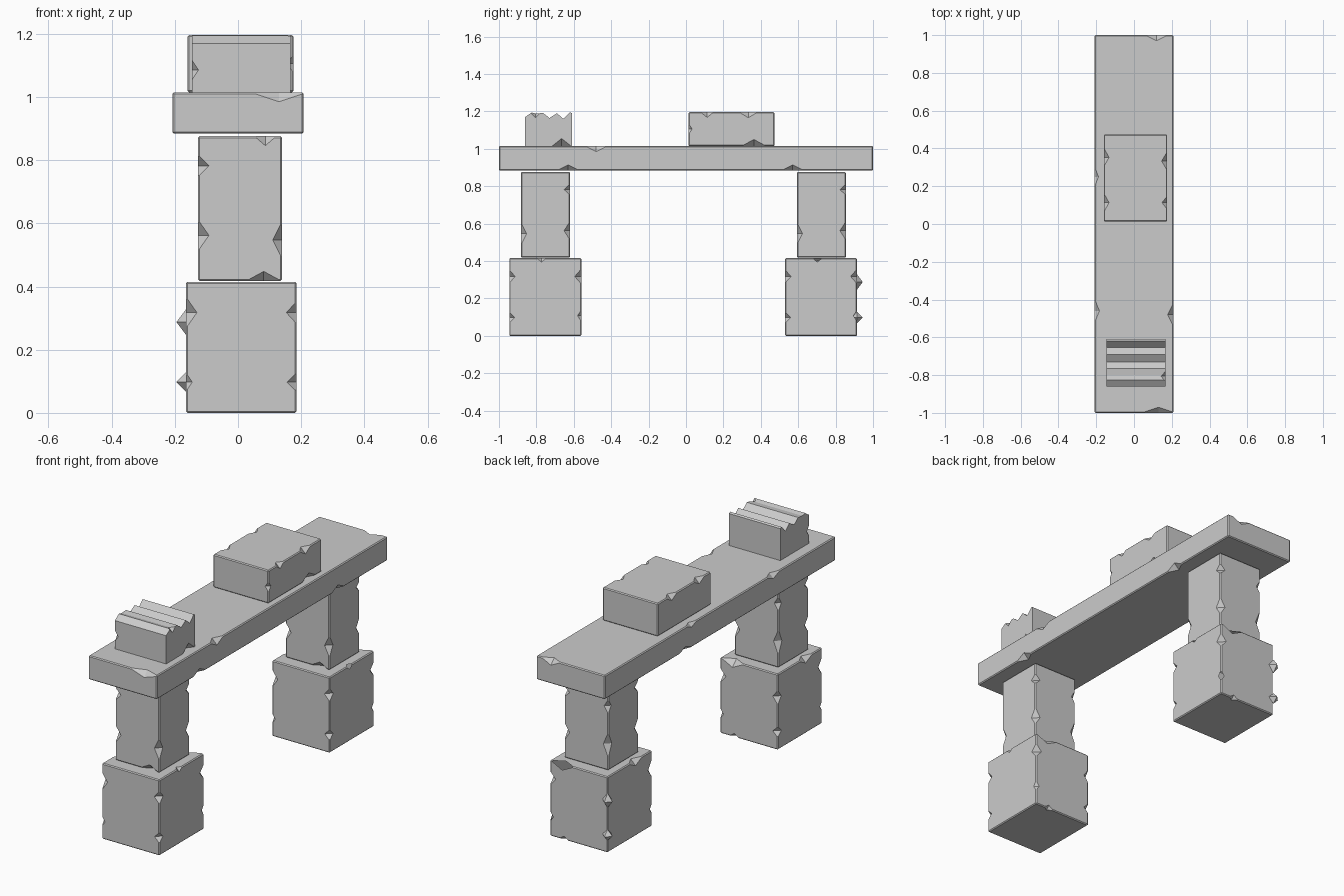
import bpy, bmesh
from mathutils import Vector

if "Cube" in bpy.data.objects:
    bpy.data.objects.remove(bpy.data.objects["Cube"])


def new_object(name, bm):
    bmesh.ops.recalc_face_normals(bm, faces=bm.faces)
    me = bpy.data.meshes.new(name)
    bm.to_mesh(me)
    bm.free()
    ob = bpy.data.objects.new(name, me)
    bpy.context.collection.objects.link(ob)
    return ob


def apply(ob, mod):
    with bpy.context.temp_override(object=ob, active_object=ob, selected_objects=[ob]):
        bpy.ops.object.modifier_apply(modifier=mod.name)


def block(name, lo, hi, chips, profile=None):
    """Stone block; chips = (edge axis, sign, sign, offset, half length, depth)."""
    lo, hi = Vector(lo), Vector(hi)
    c, h = (lo + hi) / 2, (hi - lo) / 2
    if profile is None:
        profile = [(lo.y, hi.z), (hi.y, hi.z)]
    outline = [(hi.y, lo.z), (lo.y, lo.z)] + profile
    bm = bmesh.new()
    face = bm.faces.new([bm.verts.new((lo.x, y, z)) for y, z in outline])
    ext = bmesh.ops.extrude_face_region(bm, geom=[face])["geom"]
    bmesh.ops.translate(bm, vec=(hi.x - lo.x, 0, 0),
                        verts=[v for v in ext if isinstance(v, bmesh.types.BMVert)])
    ob = new_object(name, bm)
    if len(profile) == 2:
        bev = ob.modifiers.new("bevel", "BEVEL")
        bev.width, bev.segments = 0.005, 1
        apply(ob, bev)
    # diamond shaped chips knocked out of the edges
    for axis, s1, s2, off, length, depth in chips:
        a = "xyz".index(axis)
        b, d = [i for i in range(3) if i != a]
        p = c.copy()
        p[a] += off
        p[b] += s1 * h[b]
        p[d] += s2 * h[d]
        size = [depth] * 3
        size[a] = length
        bm = bmesh.new()
        tips = [[bm.verts.new(p + Vector([s * size[i] if j == i else 0 for j in range(3)]))
                 for s in (-1, 1)] for i in range(3)]
        for x in tips[0]:
            for y in tips[1]:
                for z in tips[2]:
                    bm.faces.new((x, y, z))
        cutter = new_object("chip_cutter", bm)
        cutter.hide_render = True
        mod = ob.modifiers.new("chip", "BOOLEAN")
        mod.operation, mod.solver, mod.object = "DIFFERENCE", "EXACT", cutter
        apply(ob, mod)
        bpy.data.objects.remove(cutter)
    return ob


base_chips = [("z", 1, -1, 0.11, 0.035, 0.032), ("z", 1, -1, -0.11, 0.03, 0.03),
              ("z", -1, -1, 0.11, 0.05, 0.035), ("z", -1, -1, -0.11, 0.03, 0.02),
              ("z", 1, 1, 0.11, 0.04, 0.035), ("z", 1, 1, -0.1, 0.03, 0.02),
              ("z", -1, 1, 0.08, 0.04, 0.03), ("z", -1, 1, -0.11, 0.03, 0.03),
              ("y", 1, 1, -0.02, 0.025, 0.02), ("x", 1, 1, 0.1, 0.07, 0.035),
              ("y", -1, 1, -0.05, 0.06, 0.03), ("x", 1, -1, 0.09, 0.03, 0.02)]
pillar_chips = [("z", -1, -1, 0.135, 0.035, 0.035), ("z", -1, -1, -0.085, 0.05, 0.035),
                ("z", 1, -1, -0.10, 0.06, 0.03), ("z", 1, 1, 0.135, 0.03, 0.032),
                ("z", 1, 1, -0.085, 0.05, 0.032), ("z", -1, 1, 0.12, 0.04, 0.025),
                ("z", -1, 1, -0.09, 0.07, 0.03), ("x", -1, 1, 0.08, 0.035, 0.03),
                ("x", -1, -1, 0.075, 0.055, 0.03)]

# two legs, each a footing and a pillar
for side, dy in (("front", 0), ("back", 1.475)):
    block(side + "_footing", (-0.165, -0.945 + dy, 0), (0.185, -0.56 + dy, 0.415), base_chips)
    block(side + "_pillar", (-0.127, -0.882 + dy, 0.418), (0.14, -0.62 + dy, 0.876), pillar_chips)

# long lintel slab
block("lintel", (-0.208, -1, 0.884), (0.208, 1, 1.015),
      [("y", 1, 1, -0.48, 0.06, 0.03), ("y", -1, 1, -0.46, 0.06, 0.025),
       ("y", 1, -1, -0.63, 0.06, 0.03), ("y", 1, -1, 0.57, 0.06, 0.03),
       ("y", -1, 1, 0.25, 0.05, 0.02), ("y", -1, -1, 0.3, 0.06, 0.025),
       ("x", -1, 1, 0.13, 0.09, 0.03), ("x", 1, 1, 0.12, 0.06, 0.03)])

# intact block on top
block("top_block", (-0.16, 0.013, 1.015), (0.176, 0.473, 1.196),
      [("y", 1, 1, -0.13, 0.035, 0.028), ("y", 1, 1, 0.09, 0.05, 0.03),
       ("y", 1, -1, 0.12, 0.065, 0.035), ("y", -1, 1, 0.11, 0.05, 0.028),
       ("y", -1, 1, -0.13, 0.05, 0.028), ("z", 1, -1, 0.0, 0.03, 0.02)])

# broken block with a grooved top
block("broken_block", (-0.145, -0.86, 1.015), (0.166, -0.61, 1.196),
      [("y", 1, -1, 0.07, 0.05, 0.04), ("y", 1, 1, -0.07, 0.03, 0.03),
       ("z", -1, -1, -0.02, 0.03, 0.02)],
      [(-0.86, 1.17), (-0.825, 1.194), (-0.80, 1.188), (-0.765, 1.192), (-0.73, 1.165),
       (-0.69, 1.19), (-0.655, 1.16), (-0.62, 1.196), (-0.61, 1.19)])
